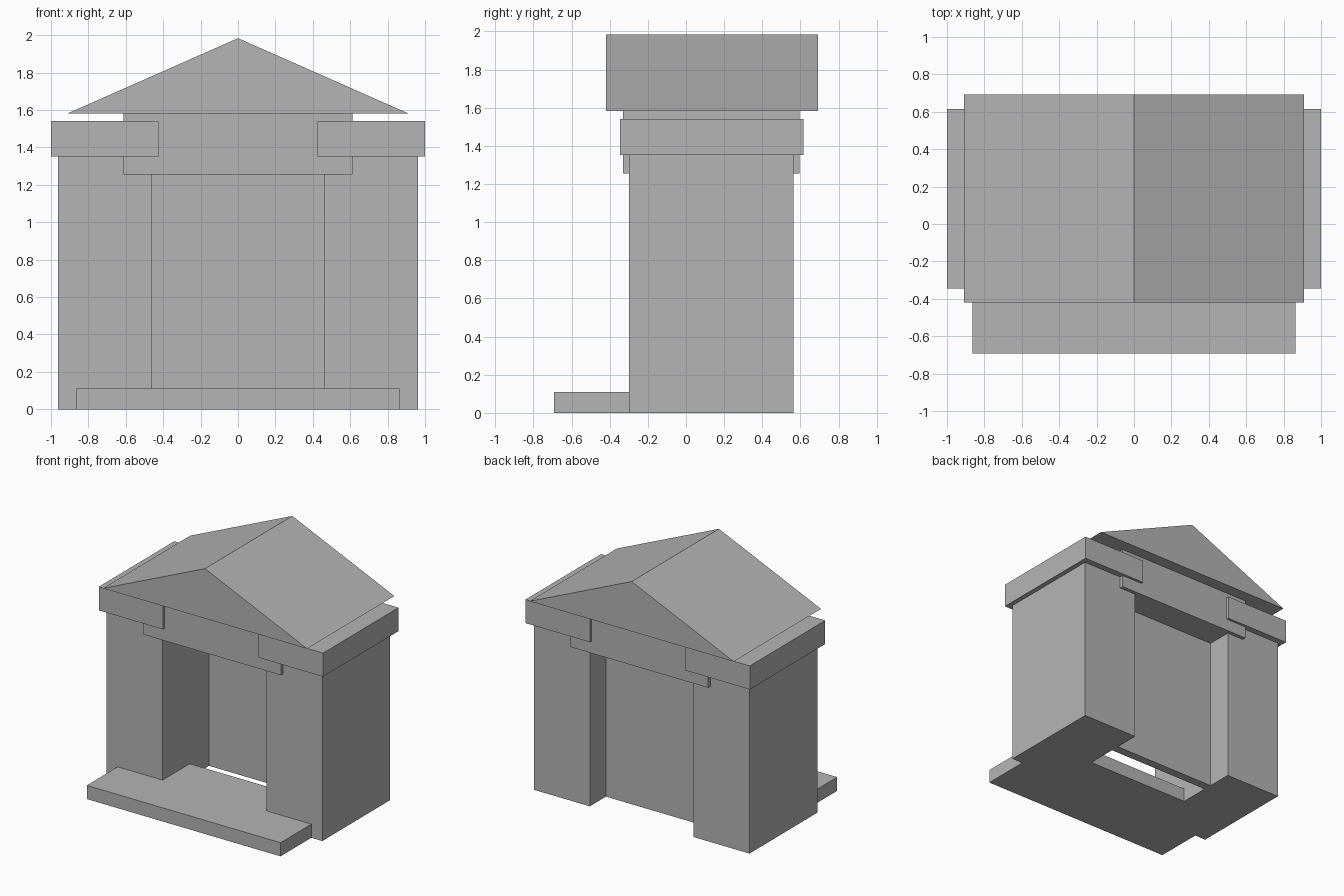
import bpy
import bmesh

cube = bpy.data.objects.get("Cube")
if cube:
    bpy.data.objects.remove(cube, do_unlink=True)

stone = bpy.data.materials.new("grey_stone")
stone.use_nodes = True
GREY = (0.46, 0.46, 0.46, 1.0)
stone.diffuse_color = GREY
stone.node_tree.nodes["Principled BSDF"].inputs["Base Color"].default_value = GREY


def prism(name, profile, y0, y1):
    """Extrude an x-z profile from y0 back to y1."""
    bm = bmesh.new()
    front = bm.faces.new([bm.verts.new((x, y0, z)) for x, z in profile])
    grown = bmesh.ops.extrude_face_region(bm, geom=[front], use_keep_orig=True)
    moved = [v for v in grown["geom"] if isinstance(v, bmesh.types.BMVert)]
    bmesh.ops.translate(bm, verts=moved, vec=(0, y1 - y0, 0))
    bmesh.ops.recalc_face_normals(bm, faces=bm.faces)
    mesh = bpy.data.meshes.new(name)
    bm.to_mesh(mesh)
    bm.free()
    mesh.materials.append(stone)
    obj = bpy.data.objects.new(name, mesh)
    bpy.context.collection.objects.link(obj)
    return obj


def block(name, x0, x1, y0, y1, z0, z1):
    return prism(name, [(x0, z0), (x1, z0), (x1, z1), (x0, z1)], y0, y1)


# Side piers with their overhanging caps
for side, s in (("left", 1), ("right", -1)):
    block(side + "_pier", s * 0.462, s * 0.962, -0.3, 0.565, 0, 1.352)
    block(side + "_pier_cap", s * 0.426, s * 1.0, -0.345, 0.615, 1.352, 1.542)

# Recessed wall closing the doorway, and the front step running into it
block("recessed_wall", -0.462, 0.462, 0.29, 0.36, 0, 1.255)
block("front_step", -0.864, 0.864, -0.692, 0.046, 0, 0.11)

# Lintel bridging the piers
block("lintel", -0.613, 0.613, -0.33, 0.595, 1.255, 1.582)

# Gabled roof
prism("gable_roof", [(-0.91, 1.582), (0.91, 1.582), (0, 1.984)], -0.42, 0.692)
